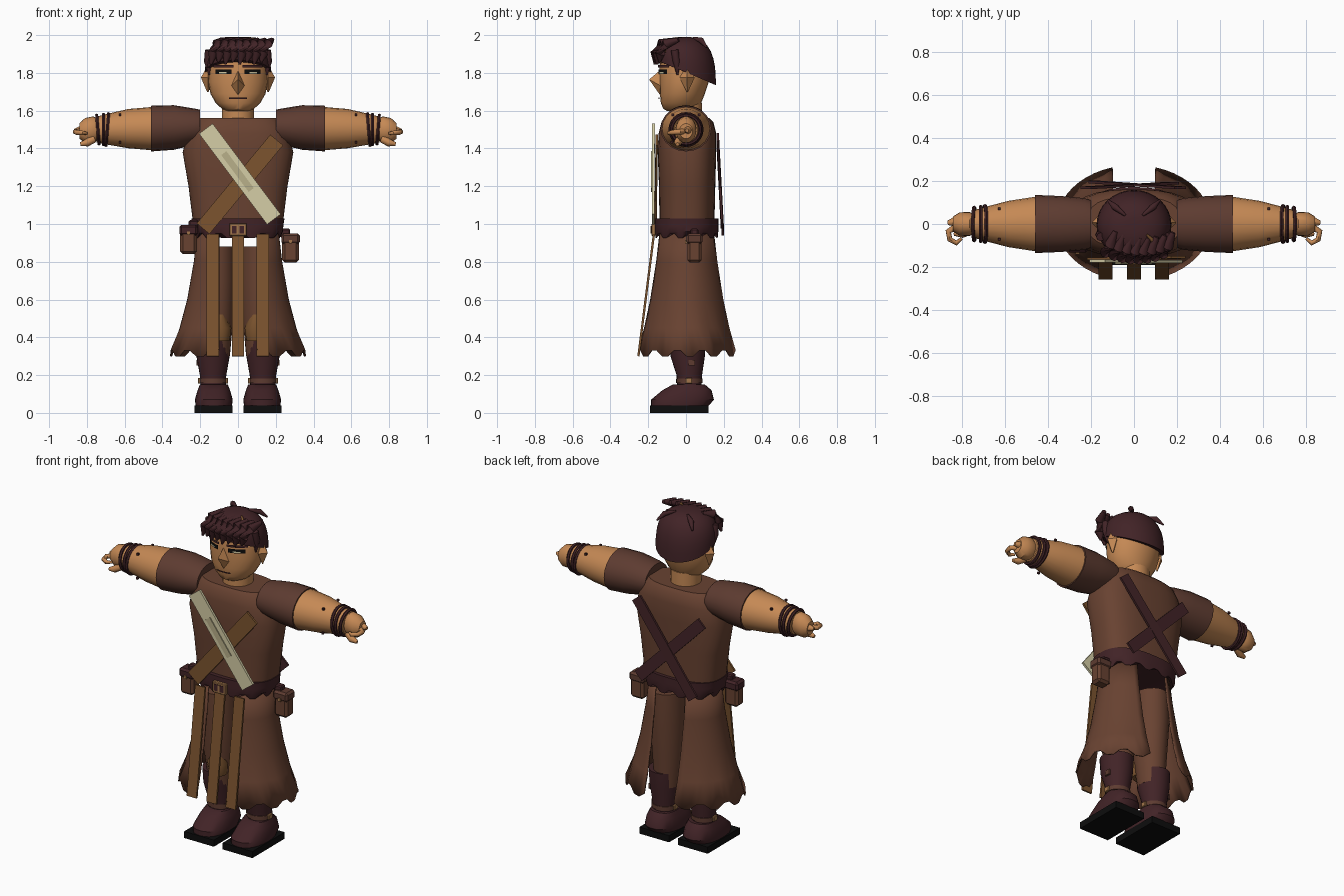
import bpy, bmesh
from math import sin, cos, pi, acos, radians, sqrt
from mathutils import Vector

default_cube = bpy.data.objects.get("Cube")
if default_cube:
    bpy.data.objects.remove(default_cube, do_unlink=True)

X, Y, Z = Vector((1, 0, 0)), Vector((0, 1, 0)), Vector((0, 0, 1))
SIDES = (("left", 1), ("right", -1))


def material(name, r, g, b):
    mat = bpy.data.materials.new(name)
    mat.use_nodes = True
    mat.diffuse_color = (r, g, b, 1)
    shader = next(n for n in mat.node_tree.nodes if n.type == "BSDF_PRINCIPLED")
    shader.inputs["Base Color"].default_value = (r, g, b, 1)
    shader.inputs["Roughness"].default_value = 0.8
    return mat


skin = material("skin", .56, .25, .09)
brown = material("brown cloth", .14, .055, .031)
sleeve_brown = material("sleeve brown", .11, .044, .03)
maroon = material("dark maroon leather", .054, .017, .02)
tan = material("tan leather", .2, .088, .028)
brass = material("dull brass", .36, .18, .07)
cream = material("cream blade", .66, .61, .38)
pale = material("shaded cream", .48, .43, .25)
black = material("black", .004, .004, .004)


def finish(name, bm, mat, angle=35, thickness=0):
    bmesh.ops.recalc_face_normals(bm, faces=bm.faces)
    mesh = bpy.data.meshes.new(name)
    bm.to_mesh(mesh)
    bm.free()
    mesh.materials.append(mat)
    mesh.shade_smooth()
    mesh.set_sharp_from_angle(angle=radians(angle))
    obj = bpy.data.objects.new(name, mesh)
    bpy.context.collection.objects.link(obj)
    if thickness:
        solid = obj.modifiers.new("thickness", "SOLIDIFY")
        solid.thickness = thickness
        solid.offset = 0
    return obj


def ring(center, u, v, ru, rv, n=24, p=2):
    """Superellipse cross-section spanned by the axes u and v."""
    points = []
    for i in range(n):
        c, s = cos(2 * pi * i / n), sin(2 * pi * i / n)
        k = (abs(c) ** p + abs(s) ** p) ** (-1 / p)
        points.append(Vector(center) + u * (ru * c * k) + v * (rv * s * k))
    return points


def loft(name, rings, mat, closed=True, caps=True, angle=35, thickness=0):
    bm = bmesh.new()
    rows = [[bm.verts.new(co) for co in r] for r in rings]
    n = len(rows[0])
    for low, high in zip(rows, rows[1:]):
        for i in range(n if closed else n - 1):
            j = (i + 1) % n
            bm.faces.new((low[i], low[j], high[j], high[i]))
    if caps:
        bm.faces.new(rows[0])
        bm.faces.new(rows[-1])
    return finish(name, bm, mat, angle, thickness)


def upright(name, sections, mat, x=0, n=24, p=2, angle=35):
    """Loft along z from (z, half width, front y, back y) sections."""
    return loft(name, [ring((x, (f + b) / 2, z), X, Y, w, (b - f) / 2, n, p)
                       for z, w, f, b in sections], mat, angle=angle)


def limb(name, s, sections, mat):
    """Loft along x from (x, centre z, half height, half depth) sections."""
    return loft(name, [ring((s * x, 0, z), Y, Z, d, h, 20)
                       for x, z, h, d in sections], mat)


def tube(name, path, radii, mat, n=8):
    path = [Vector(p) for p in path]
    rings = []
    for i, p in enumerate(path):
        t = (path[min(i + 1, len(path) - 1)] - path[max(i - 1, 0)]).normalized()
        u = t.cross(Z if abs(t.z) < .8 else Y).normalized()
        rings.append(ring(p, u, t.cross(u), radii[i], radii[i], n))
    return loft(name, rings, mat, angle=50)


def hull(name, points, mat):
    bm = bmesh.new()
    for p in points:
        bm.verts.new(p)
    bmesh.ops.convex_hull(bm, input=bm.verts)
    return finish(name, bm, mat, 20)


def plate(name, a, b, width, mat, thick=.012):
    """Flat strip running from a to b, facing the y direction."""
    a, b = Vector(a), Vector(b)
    d = (b - a).normalized()
    side = d.cross(Y).normalized()
    normal = d.cross(side)
    return hull(name, [e + side * (i * width / 2) + normal * (j * thick / 2)
                       for e in (a, b) for i in (-1, 1) for j in (-1, 1)], mat)


def box(name, center, size, mat, bevel=0):
    bm = bmesh.new()
    bmesh.ops.create_cube(bm, size=1)
    for v in bm.verts:
        v.co = Vector([c + a * b for c, a, b in zip(center, v.co, size)])
    if bevel:
        bmesh.ops.bevel(bm, geom=bm.edges[:], offset=bevel, segments=1, affect="EDGES")
    return finish(name, bm, mat, 30)


# Torso, neck and head
upright("torso", [(.98, .235, -.14, .15), (1.2, .262, -.143, .155), (1.38, .293, -.15, .16),
                  (1.48, .268, -.145, .16), (1.54, .235, -.13, .145),
                  (1.56, .215, -.11, .125)], brown, n=32, p=2.8)
upright("neck", [(1.53, .085, -.085, .085), (1.64, .085, -.085, .085)], skin)
upright("head", [(1.598, .06, -.1, .04), (1.61, .085, -.12, .06), (1.64, .118, -.133, .08),
                 (1.69, .146, -.138, .1), (1.75, .157, -.14, .12),
                 (1.83, .157, -.14, .13), (1.91, .14, -.125, .12)], skin)
hull("nose", [(0, -.13, 1.82), (.038, -.13, 1.73), (-.038, -.13, 1.73),
              (0, -.125, 1.665), (0, -.195, 1.765)], skin)


def face_strip(name, x0, x1, low, high, mat, lift=.004):
    """Thin painted strip that follows the curve of the face."""
    xs = [x0 + (x1 - x0) * i / 6 for i in range(7)]
    depth = [-.007 - .137 * sqrt(1 - (x / .158) ** 2) - lift for x in xs]
    loft(name, [[(x, y, z) for x, y in zip(xs, depth)] for z in (low, high)],
         mat, closed=False, caps=False)


face_strip("mouth", -.048, .048, 1.662, 1.67, maroon, .002)
for side, s in SIDES:
    face_strip(side + "_eyebrow", s * .025, s * .13, 1.828, 1.842, maroon, .006)
    face_strip(side + "_eye", s * .035, s * .12, 1.793, 1.818, black)
    face_strip(side + "_eye_white", s * .06, s * .1, 1.797, 1.804, cream, .006)
    upright(side + "_ear", [(1.7, .004, .003, .011), (1.775, .036, -.034, .046),
                            (1.835, .004, .003, .011)], skin, x=s * .16, n=4, angle=10)

# Hair cap with a hairline that drops toward the nape
hair_rows = []
for k in range(9):
    f = sin(k / 8 * pi / 2) * .995
    r = (1 - f ** 2.7) ** (1 / 2.7)
    row = []
    for i in range(32):
        a = 2 * pi * i / 32
        base = 1.805 - .07 * sin(a) if sin(a) > 0 else 1.805 - .065 * sin(a)
        row.append((.174 * r * cos(a), -.004 + .162 * r * sin(a), base + (1.99 - base) * f))
    hair_rows.append(row)
loft("hair_cap", hair_rows, maroon, angle=60)
for i in range(8):
    x = -.14 + i * .038
    y = -.165 + 1.6 * x * x
    tube(f"fringe_lock_{i + 1}", [(x + .055, y + .1, 1.975), (x + .03, y + .035, 1.955),
                                 (x + .008, y + .002, 1.905), (x - .004, y, 1.845 + .012 * (i % 2))],
         (.012, .028, .027, .006), maroon)
for side, s in SIDES:
    tube(side + "_crown_lock", [(s * .04, .04, 1.985), (s * .09, .08, 1.972), (s * .12, .11, 1.935)],
         (.006, .016, .005), maroon)
    tube(side + "_sideburn", [(s * .155, -.06, 1.92), (s * .16, -.05, 1.86), (s * .152, -.045, 1.79)],
         (.02, .02, .005), maroon)
tube("light_lock", [(.06, -.05, 1.985), (.1, -.09, 1.965), (.125, -.11, 1.91)],
     (.005, .014, .004), tan)

# Arms, hands and bracelets
for side, s in SIDES:
    limb(side + "_sleeve", s, [(.2, 1.515, .09, .11), (.23, 1.515, .096, .12), (.34, 1.511, .118, .13),
                               (.46, 1.505, .121, .135)], sleeve_brown)
    limb(side + "_forearm", s, [(.45, 1.505, .115, .128), (.58, 1.505, .104, .108),
                                (.69, 1.502, .082, .08), (.75, 1.5, .068, .062)], skin)
    limb(side + "_hand", s, [(.74, 1.5, .055, .045), (.765, 1.5, .07, .056), (.81, 1.495, .066, .054),
                             (.84, 1.492, .04, .035)], skin)
    for i, x in enumerate((.692, .712, .742)):
        bpy.ops.mesh.primitive_torus_add(major_segments=24, minor_segments=6, major_radius=.084 - i * .004,
                                         minor_radius=.009, location=(s * x, 0, 1.5),
                                         rotation=(0, pi / 2 + s * (i - 1) * .08, 0))
        bracelet = bpy.context.object
        bracelet.name = f"{side}_bracelet_{i + 1}"
        bracelet.data.materials.append(maroon)
    tube(side + "_pointing_finger", [(s * .8, .01, 1.495), (s * .84, .01, 1.497), (s * .865, .005, 1.495)],
         (.024, .02, .01), skin)
    tube(side + "_hooked_finger", [(s * .83, -.015, 1.49), (s * .862, -.035, 1.488), (s * .855, -.072, 1.485),
                                   (s * .825, -.088, 1.482), (s * .8, -.068, 1.48)],
         (.016, .014, .013, .012, .007), skin)
    tube(side + "_thumb", [(s * .765, -.03, 1.45), (s * .8, -.045, 1.43), (s * .835, -.045, 1.422)],
         (.022, .02, .01), skin)
    for i, (a, h) in enumerate(((.07, .075), (-.07, .075), (-.075, -.07))):
        box(f"{side}_forearm_stud_{i + 1}", (s * .625, a, 1.503 + h), (.012, .012, .012), maroon)

# Legs, boots and shoes
for side, s in SIDES:
    upright(side + "_leg", [(.3, .072, -.07, .09), (.5, .09, -.1, .1), (.7, .1, -.11, .115),
                            (.88, .098, -.11, .115)], brown, x=s * .115)
    upright(side + "_knee", [(.38, .05, -.1, .0), (.45, .06, -.118, .0), (.52, .03, -.1, .0)],
            tan, x=s * .095, n=12)
    upright(side + "_boot_shaft", [(.13, .066, -.045, .08), (.2, .07, -.05, .085), (.3, .088, -.082, .1),
                                   (.39, .092, -.09, .105)], maroon, x=s * .132)
    upright(side + "_boot_strap", [(.157, .073, -.052, .087), (.182, .073, -.052, .087)],
            sleeve_brown, x=s * .132)
    for i, dx in enumerate((-.073, .073)):
        box(f"{side}_strap_buckle_{i + 1}", (s * .132 + dx, .015, .17), (.014, .035, .03), brass, .003)
    box(side + "_boot_patch", (s * .215, .03, .265), (.012, .035, .03), sleeve_brown)
    upright(side + "_shoe", [(.035, .096, -.185, .118), (.07, .1, -.185, .148), (.12, .086, -.125, .135),
                             (.15, .074, -.07, .1)], maroon, x=s * .128, p=2.4)
    box(side + "_sole", (s * .13, -.035, .02), (.2, .31, .04), black)

# Long coat skirt, one open panel on each side with a ragged hem
for side, s in SIDES:
    rows = []
    for z, w, d in ((.97, .21, .158), (.8, .23, .176), (.6, .265, .205), (.45, .305, .235), (.315, .356, .266)):
        limit = acos(.1 / w)
        ragged = .016 if z < .4 else 0
        rows.append([(s * w * cos(t), .004 + d * sin(t), z + (ragged if i % 4 < 2 else -ragged))
                     for i, t in enumerate(-limit + 2 * limit * k / 20 for k in range(21))])
    loft(side + "_skirt_panel", rows, brown, closed=False, caps=False, thickness=.008)

# Hanging strips on the front
for name, x in (("right", -.133), ("middle", 0), ("left", .13)):
    plate(name + "_hanging_strip", (x, -.17, .945), (x, -.252, .3), .066, tan)

# Belt with a scalloped lower edge, buckle and pouches
belt_rows = [ring((0, .003, z), X, Y, w, d, 48, 2.5)
             for z, w, d in ((.938, .222, .165), (.96, .238, .168), (.99, .24, .168), (1.03, .246, .168))]
for i, p in enumerate(belt_rows[0]):
    p.z += .012 if i % 4 < 2 else -.012
loft("belt", belt_rows, maroon)
box("buckle_frame", (0, -.172, .97), (.092, .022, .066), brass, .004)
box("buckle_opening", (0, -.181, .97), (.064, .01, .04), maroon)
box("buckle_pin", (0, -.184, .97), (.014, .01, .04), brass)
for side, x, y, z in (("left", .278, .045, .87), ("right", -.262, -.09, .915)):
    box(side + "_pouch", (x, y, z), (.088, .075, .15), brown, .014)
    box(side + "_pouch_flap", (x, y, z + .052), (.098, .085, .056), sleeve_brown if x > 0 else maroon, .012)
    box(side + "_pouch_button", (x, y - .043, z + .035), (.018, .012, .018), brass)
    box(side + "_pouch_loop", (x * .9, y, z + .08), (.05, .04, .05), maroon, .006)

# Crossed chest strap and blade, crossed back straps
plate("chest_strap", (.205, -.155, 1.445), (-.185, -.162, .975), .088, tan)
plate("blade", (-.17, -.172, 1.505), (.19, -.174, 1.025), .09, cream, .014)
plate("blade_groove", (-.075, -.181, 1.375), (.07, -.182, 1.18), .034, pale, .008)
plate("back_strap_one", (.215, .168, 1.46), (-.185, .195, .96), .068, maroon)
plate("back_strap_two", (-.225, .168, 1.42), (.185, .19, 1.0), .068, maroon)
